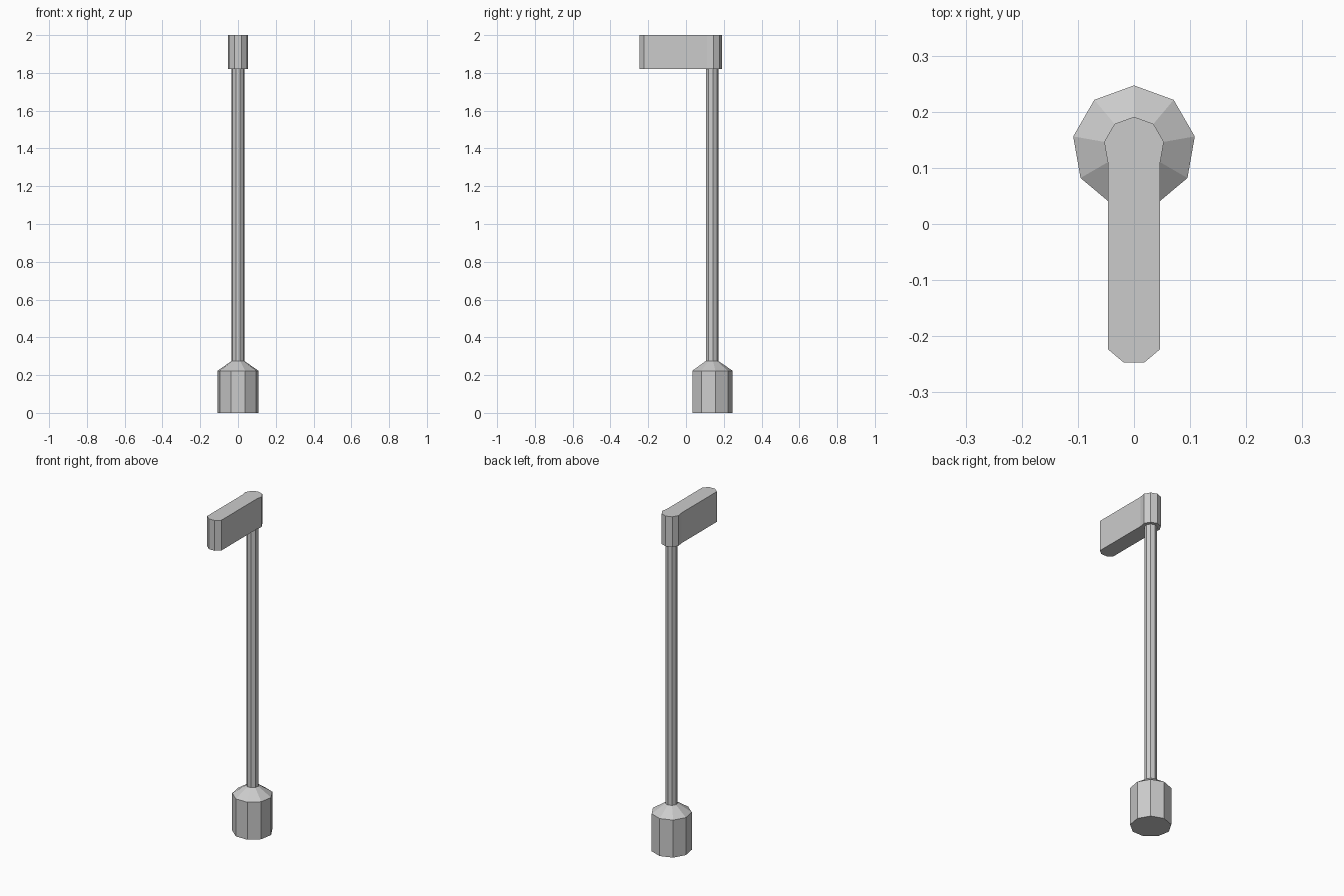
import bpy, bmesh, math

if "Cube" in bpy.data.objects:
    bpy.data.objects.remove(bpy.data.objects["Cube"])

SIDES = 9
AXIS_Y = 0.137  # post axis, behind the model centre


def ring(radius):
    """Nine-sided outline round the post axis, one corner pointing back."""
    angles = [math.radians(90 + 360 / SIDES * i) for i in range(SIDES)]
    return [(radius * math.cos(a), AXIS_Y + radius * math.sin(a)) for a in angles]


def loft(name, sections):
    """Join stacked (z, outline) sections into a closed flat-faced solid."""
    bm = bmesh.new()
    loops = [[bm.verts.new((x, y, z)) for x, y in outline] for z, outline in sections]
    for low, high in zip(loops, loops[1:]):
        n = len(low)
        for i in range(n):
            j = (i + 1) % n
            bm.faces.new((low[i], low[j], high[j], high[i]))
    bm.faces.new(loops[0][::-1])
    bm.faces.new(loops[-1])
    bmesh.ops.recalc_face_normals(bm, faces=bm.faces)
    mesh = bpy.data.meshes.new(name)
    bm.to_mesh(mesh)
    bm.free()
    obj = bpy.data.objects.new(name, mesh)
    bpy.context.collection.objects.link(obj)
    return obj


# Base drum, sloped collar and slender post
loft("base_and_post", [(0, ring(0.11)), (0.223, ring(0.11)),
                       (0.275, ring(0.034)), (1.82, ring(0.034))])

# Lamp head: the nine-sided outline with its two front corners pulled forward
outline = ring(0.054)
head = []
for i, (x, y) in enumerate(outline):
    if i in (3, 6):    # side corners: keep one at the back, add one at the front
        pair = [(x, y), (x, y - 0.333)]
        head += pair if i == 3 else pair[::-1]
    elif i in (4, 5):  # front tip corners
        head.append((x, y - 0.333))
    else:
        head.append((x, y))
loft("lamp_head", [(1.82, head), (2.0, head)])
